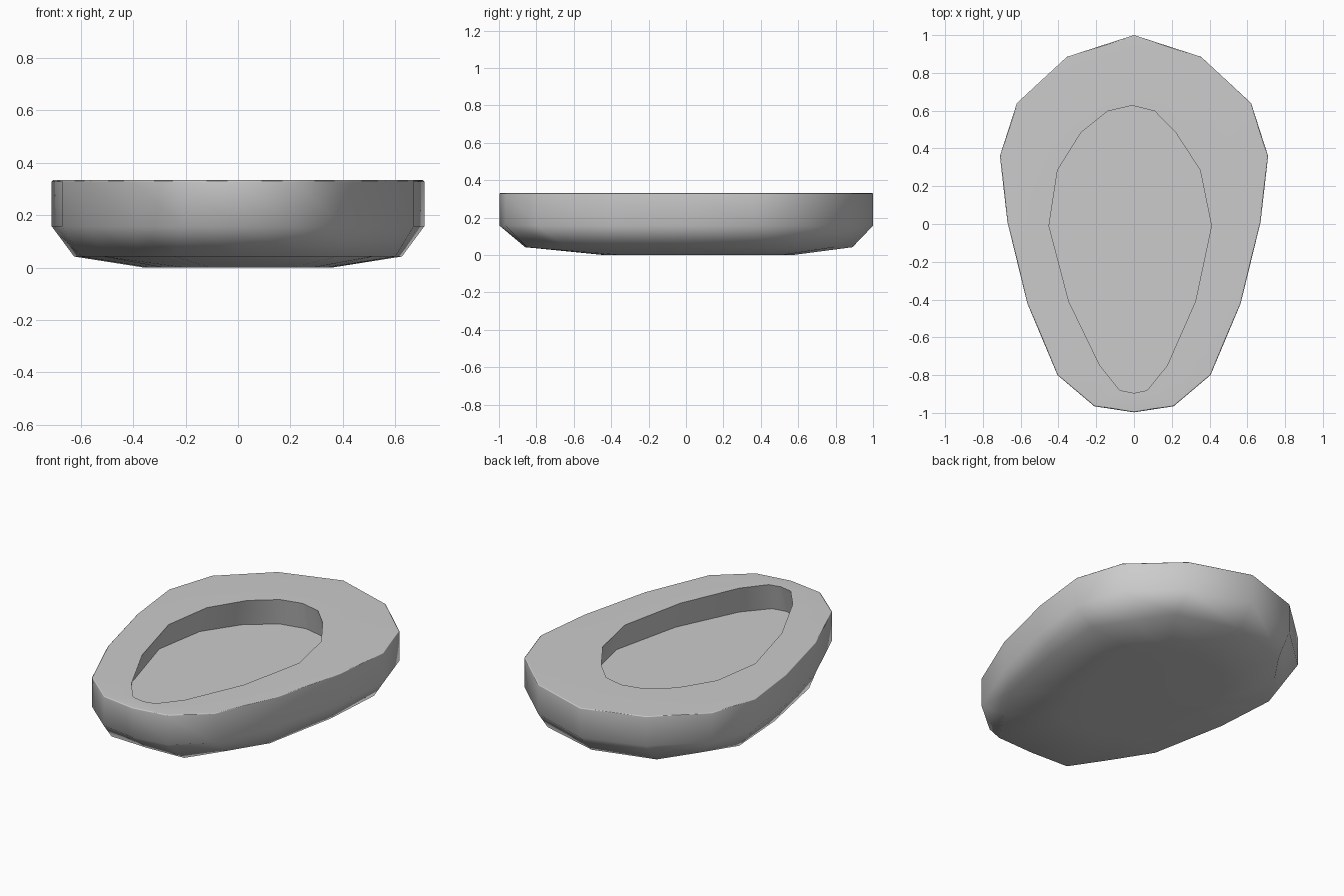
import bpy, bmesh, math

if "Cube" in bpy.data.objects:
    bpy.data.objects.remove(bpy.data.objects["Cube"])


def mirrored(half):
    """Close a right-hand half outline, back tip to front tip."""
    return half + [(-x, y) for x, y in half[-2:0:-1]]


def scaled(pts, sx, sy, dy=0):
    return [(x * sx, y * sy + dy) for x, y in pts]


# rim outline and the chamfer loop near the underside
outer = mirrored([(0, 1), (.355, .885), (.62, .64), (.71, .36), (.67, .01),
                  (.565, -.42), (.405, -.8), (.21, -.965), (0, -.997)])
chamfer = mirrored([(0, .89), (.36, .79), (.5, .585), (.625, .39), (.6, .02),
                    (.512, -.43), (.38, -.64), (.24, -.85), (0, -.86)])

# cavity outline, slightly lopsided
inner = [(-.01, .627), (.11, .597), (.22, .485), (.35, .285), (.41, -.01),
         (.325, -.41), (.175, -.75), (.07, -.88), (0, -.895),
         (-.075, -.88), (-.18, -.75), (-.345, -.41), (-.45, -.01),
         (-.405, .285), (-.28, .485), (-.14, .597)]

# stacked loops from underside, up the side, over the rim, down into the
# cavity, whose walls are slightly undercut
top, floor = .333, .17
loops = [(scaled(outer, .505, .505, .065), 0), (chamfer, .042),
         (outer, .157), (outer, top - .005), (scaled(outer, .993, .993), top),
         (inner, top), (scaled(inner, 1.14, 1.05), floor)]

bm = bmesh.new()
rings = [[bm.verts.new((x, y, z)) for x, y in pts] for pts, z in loops]
n = len(outer)
for a, b in zip(rings, rings[1:]):
    for i in range(n):
        j = (i + 1) % n
        bm.faces.new((a[i], a[j], b[j], b[i]))
bm.faces.new(rings[0])
bm.faces.new(rings[-1])
bmesh.ops.recalc_face_normals(bm, faces=bm.faces)

me = bpy.data.meshes.new("oval_dish")
bm.to_mesh(me)
bm.free()
dish = bpy.data.objects.new("oval_dish", me)
bpy.context.collection.objects.link(dish)
bpy.context.view_layer.objects.active = dish
dish.select_set(True)
bpy.ops.object.shade_smooth_by_angle(angle=math.radians(65))

# keep the big rim and floor faces reading flat
wn = dish.modifiers.new("flat_faces", 'WEIGHTED_NORMAL')
wn.keep_sharp = True
wn.weight = 50
